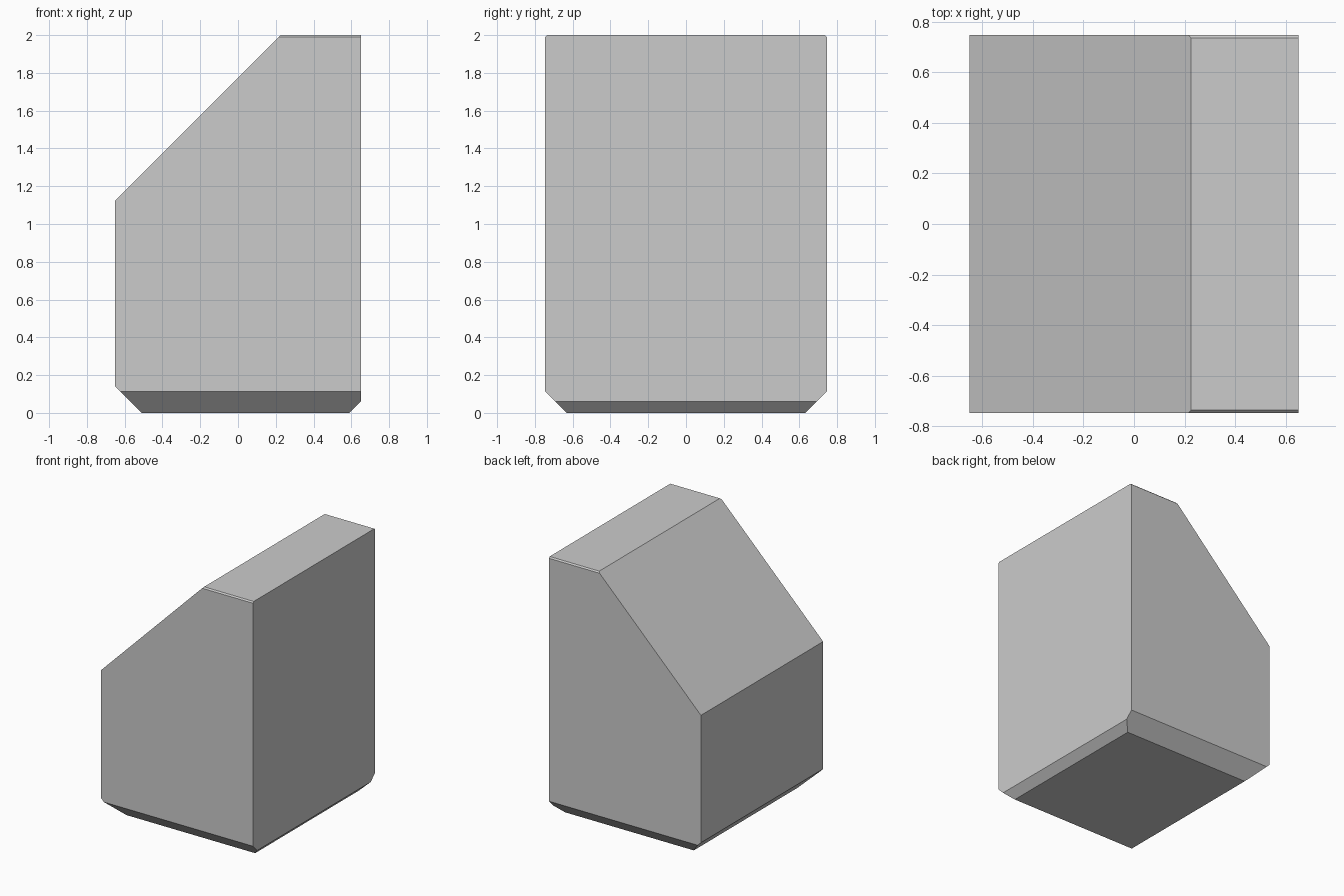
import bpy, bmesh
from mathutils import Vector

if "Cube" in bpy.data.objects:
    bpy.data.objects.remove(bpy.data.objects["Cube"])

HX, HY, H = 0.65, 0.746, 2.0

# Solid block standing on the ground
bm = bmesh.new()
bmesh.ops.create_cube(bm, size=1.0)
for v in bm.verts:
    v.co = Vector((v.co.x * 2 * HX, v.co.y * 2 * HY, (v.co.z + 0.5) * H))


def cut(point, normal):
    """Slice off everything beyond the plane and cap the opening."""
    geom = bm.verts[:] + bm.edges[:] + bm.faces[:]
    res = bmesh.ops.bisect_plane(bm, geom=geom, dist=1e-5, plane_co=point,
                                 plane_no=Vector(normal).normalized(), clear_outer=True)
    edges = [e for e in res["geom_cut"] if isinstance(e, bmesh.types.BMEdge)]
    bmesh.ops.contextual_create(bm, geom=edges)


# Large sloped top
cut((-HX, 0, 1.124), (-1, 0, 1))

# Bottom chamfers: wider on the left, narrow on the right
cut((-HX, 0, 0.14), (-1, 0, -1))
cut((HX, 0, 0.06), (1, 0, -1))

# Front and back: bottom chamfer and fine top edge
for s in (-1, 1):
    cut((0, s * HY, 0.113), (0, s, -1))
    cut((0, s * HY, H - 0.01), (0, s, 1))

bmesh.ops.recalc_face_normals(bm, faces=bm.faces[:])
mesh = bpy.data.meshes.new("sloped_block")
bm.to_mesh(mesh)
bm.free()
bpy.context.collection.objects.link(bpy.data.objects.new("sloped_block", mesh))
